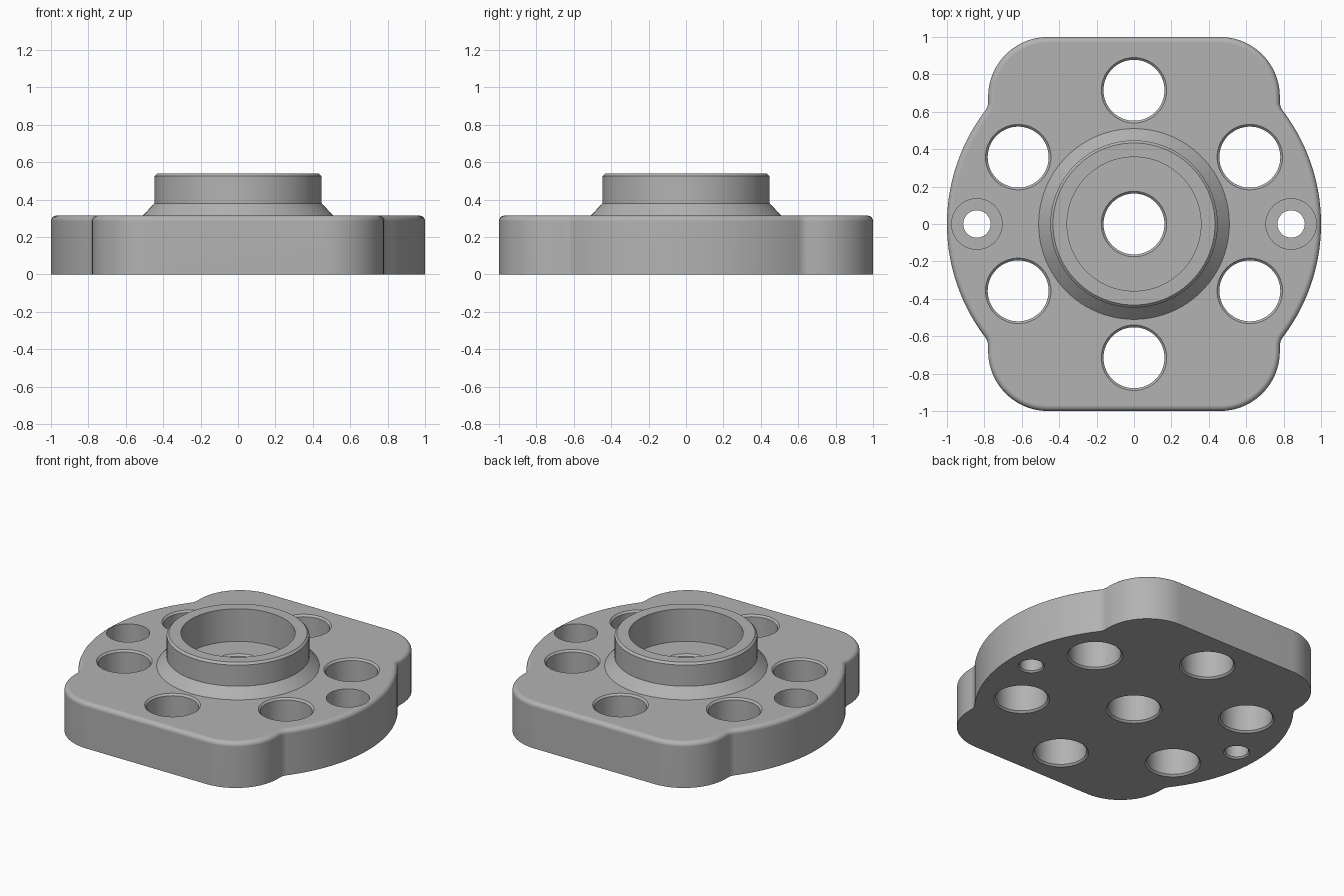
import bpy, bmesh
from math import sin, cos, pi, sqrt, atan2, radians

cube = bpy.data.objects.get("Cube")
if cube:
    bpy.data.objects.remove(cube, do_unlink=True)

GREY = (0.45, 0.45, 0.45, 1)
steel = bpy.data.materials.new("plain grey")
steel.use_nodes = True
steel.diffuse_color = GREY
steel.node_tree.nodes["Principled BSDF"].inputs["Base Color"].default_value = GREY

TOP = 0.315      # top of the plate
RIM = 0.54       # top of the collar


def add_object(name, bm):
    bmesh.ops.recalc_face_normals(bm, faces=bm.faces)
    mesh = bpy.data.meshes.new(name)
    bm.to_mesh(mesh)
    bm.free()
    mesh.materials.append(steel)
    obj = bpy.data.objects.new(name, mesh)
    bpy.context.collection.objects.link(obj)
    return obj


def lathe(name, profile, x=0, y=0, ring=False, n=64):
    """Revolve (radius, z) points; a ring closes on itself, otherwise ends are capped."""
    bm = bmesh.new()
    loops = [[bm.verts.new((x + r * cos(2 * pi * i / n), y + r * sin(2 * pi * i / n), z))
              for i in range(n)] for r, z in profile]
    pairs = list(zip(loops, loops[1:]))
    if ring:
        pairs.append((loops[-1], loops[0]))
    else:
        bm.faces.new(loops[0])
        bm.faces.new(loops[-1])
    for a, b in pairs:
        for i in range(n):
            j = (i + 1) % n
            bm.faces.new((a[i], a[j], b[j], b[i]))
    return add_object(name, bm)


def arc(cx, cy, r, start, end, n):
    return [(cx + r * cos(start + (end - start) * i / n),
             cy + r * sin(start + (end - start) * i / n)) for i in range(n + 1)]


def finish(obj):
    bpy.ops.object.select_all(action="DESELECT")
    obj.select_set(True)
    bpy.context.view_layer.objects.active = obj
    for mod in list(obj.modifiers):
        bpy.ops.object.modifier_apply(modifier=mod.name)
    bpy.ops.object.shade_smooth_by_angle(angle=radians(28))
    weighted = obj.modifiers.new("even shading", "WEIGHTED_NORMAL")
    weighted.keep_sharp = True


# Plate outline: rounded block merged with a disc, blended by small fillets
half, corner, blend = 0.78, 0.32, 0.08
bx = half + blend
by = sqrt((1 + blend) ** 2 - bx ** 2)
meet = atan2(by, bx)
quarter = arc(0, 0, 1, 0, meet, 14)
quarter += arc(bx, by, blend, meet + pi, pi, 6)[1:]
quarter += arc(half - corner, 1 - corner, corner, 0, pi / 2, 14)
upper = quarter + [(-x, y) for x, y in reversed(quarter)]
outline = upper + [(x, -y) for x, y in reversed(upper[1:-1])]

bm = bmesh.new()
base = bm.faces.new([bm.verts.new((x, y, 0)) for x, y in outline])
raised = bmesh.ops.extrude_face_region(bm, geom=[base])["geom"]
bmesh.ops.translate(bm, vec=(0, 0, TOP),
                    verts=[g for g in raised if isinstance(g, bmesh.types.BMVert)])
top_edges = [e for e in bm.edges if all(v.co.z > TOP / 2 for v in e.verts)]
bmesh.ops.bevel(bm, geom=top_edges, offset=0.03, segments=6, profile=0.5, affect="EDGES")
plate = add_object("flange_plate", bm)


# Holes, chamfered at both faces
def hole_profile(r, c=0.012):
    return [(r + c, -0.05), (r + c, 0), (r, c), (r, TOP - c), (r + c, TOP), (r + c, TOP + 0.05)]


cutters = [lathe("centre_hole_cutter", hole_profile(0.163))]
for k in range(6):
    a = radians(30 + 60 * k)
    cutters.append(lathe("bolt_hole_cutter", hole_profile(0.163), 0.715 * cos(a), 0.715 * sin(a)))
for side in (-1, 1):
    stepped = [(0.083, -0.05), (0.083, 0), (0.073, 0.01), (0.073, 0.12),
               (0.135, 0.12), (0.135, TOP + 0.05)]
    cutters.append(lathe("counterbore_cutter", stepped, 0.84 * side, 0))

for cutter in cutters:
    cut = plate.modifiers.new("hole", "BOOLEAN")
    cut.operation = "DIFFERENCE"
    cut.solver = "EXACT"
    cut.object = cutter
finish(plate)
for cutter in cutters:
    bpy.data.objects.remove(cutter, do_unlink=True)

# Collar with sloped foot and chamfered rim; its recess ends on the plate
collar = lathe("collar", [(0.51, TOP - 0.01), (0.51, TOP), (0.447, TOP + 0.065),
                          (0.447, RIM - 0.014), (0.433, RIM), (0.358, RIM),
                          (0.358, TOP - 0.01)], ring=True, n=96)
finish(collar)
